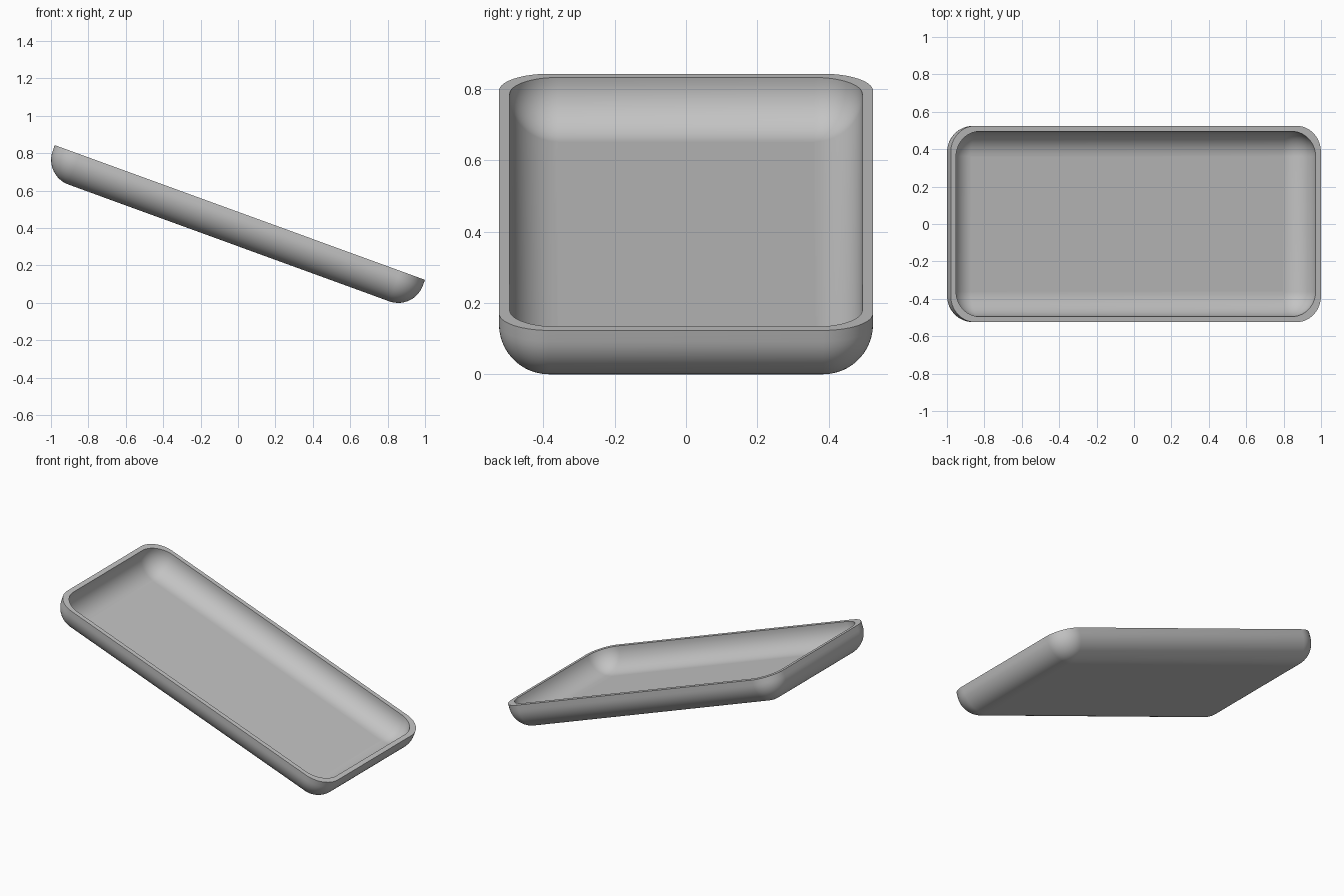
import bpy, bmesh
from math import sin, cos, pi, radians
from mathutils import Matrix

if "Cube" in bpy.data.objects:
    bpy.data.objects.remove(bpy.data.objects["Cube"], do_unlink=True)

STEPS = 14          # segments in each quarter round
TILT = radians(20)

grey = bpy.data.materials.new("grey")
grey.use_nodes = True
colour = (0.55, 0.55, 0.55, 1)
grey.diffuse_color = colour
grey.node_tree.nodes["Principled BSDF"].inputs["Base Color"].default_value = colour

bm = bmesh.new()


def ring(cx, cy, radius, z):
    """Rounded rectangle whose corner centres are at (+-cx, +-cy)."""
    verts = []
    for k, (sx, sy) in enumerate([(1, 1), (-1, 1), (-1, -1), (1, -1)]):
        for i in range(STEPS + 1):
            a = (k + i / STEPS) * pi / 2
            verts.append(bm.verts.new((sx * cx + radius * cos(a),
                                       sy * cy + radius * sin(a), z)))
    return verts


def bridge(a, b, smooth=True):
    n = len(a)
    for i in range(n):
        j = (i + 1) % n
        bm.faces.new((a[i], a[j], b[j], b[i])).smooth = smooth


def bowl(half_x, half_y, radius, depth):
    """Rings from the rim down to the floor; returns the rim ring."""
    cx, cy = half_x - radius, half_y - radius
    rim = previous = ring(cx, cy, radius, 0)
    for i in range(STEPS + 1):
        a = i / STEPS * pi / 2
        current = ring(cx, cy, radius * cos(a), radius - depth - radius * sin(a))
        bridge(previous, current)
        previous = current
    bm.faces.new(previous).smooth = False
    return rim


# Outer shell, inner hollow and the flat rim joining them
outer = bowl(1.053, 0.525, 0.14, 0.173)
inner = bowl(1.023, 0.495, 0.135, 0.143)
bridge(outer, inner, smooth=False)

bmesh.ops.remove_doubles(bm, verts=bm.verts[:], dist=0.0005)
bmesh.ops.recalc_face_normals(bm, faces=bm.faces[:])

# Tip the tray down towards its left end
bm.transform(Matrix.Translation((0.01, 0, 0.483)) @ Matrix.Rotation(TILT, 4, "Y"))

mesh = bpy.data.meshes.new("tray")
bm.to_mesh(mesh)
bm.free()
mesh.materials.append(grey)
tray = bpy.data.objects.new("tray", mesh)
bpy.context.collection.objects.link(tray)
